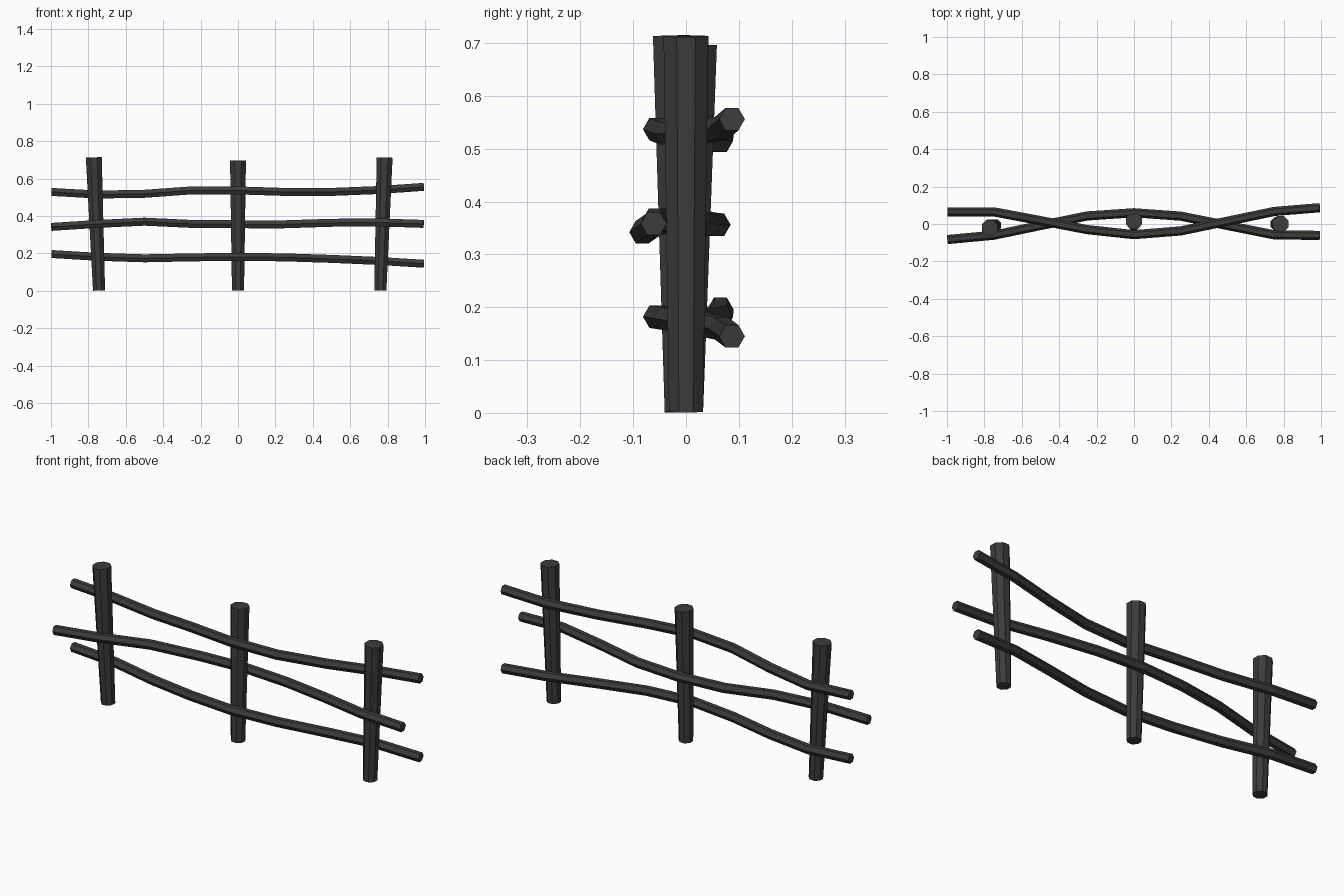
import bpy, bmesh, math
from mathutils import Vector

if "Cube" in bpy.data.objects:
    bpy.data.objects.remove(bpy.data.objects["Cube"])

mat = bpy.data.materials.new("dark_wood")
mat.diffuse_color = (0.045, 0.045, 0.045, 1)
mat.use_nodes = True
mat.node_tree.nodes["Principled BSDF"].inputs["Base Color"].default_value = mat.diffuse_color


def sweep(name, pts, radii, sides, side_axis, phase=0.0):
    """Capped tube through pts, rings perpendicular to the path."""
    pts = [Vector(p) for p in pts]
    bm = bmesh.new()
    rings = []
    for i, p in enumerate(pts):
        t = (pts[min(i + 1, len(pts) - 1)] - pts[max(i - 1, 0)]).normalized()
        u = (side_axis - t * side_axis.dot(t)).normalized()
        v = t.cross(u)
        ring = []
        for k in range(sides):
            a = 2 * math.pi * k / sides + phase
            ring.append(bm.verts.new(p + (u * math.cos(a) + v * math.sin(a)) * radii[i]))
        rings.append(ring)
    for r0, r1 in zip(rings, rings[1:]):
        for k in range(sides):
            n = (k + 1) % sides
            bm.faces.new((r0[k], r0[n], r1[n], r1[k]))
    bm.faces.new(rings[0][::-1])
    bm.faces.new(rings[-1])
    bmesh.ops.recalc_face_normals(bm, faces=bm.faces)
    me = bpy.data.meshes.new(name)
    bm.to_mesh(me)
    bm.free()
    me.materials.append(mat)
    ob = bpy.data.objects.new(name, me)
    bpy.context.collection.objects.link(ob)
    return ob


# Leaning posts, wider at the top
posts = {
    "left_post": ((-0.743, -0.008, 0.002), (-0.771, -0.02, 0.713)),
    "middle_post": ((0, 0.0, 0.002), (0, 0.016, 0.697)),
    "right_post": ((0.761, 0, 0.002), (0.784, 0, 0.713)),
}
for name, ends in posts.items():
    sweep(name, ends, (0.035, 0.046), 8, Vector((1, 0, 0)), math.pi / 8)

# Hexagonal rails woven between the posts: (y, z) at even steps in x
xs = [-0.997, -0.75, -0.5, -0.25, 0, 0.25, 0.5, 0.75, 0.993]
rails = {
    "top_rail": ((.065, .065, .018, -.03, -.057, -.037, .015, .067, .087),
                 (.529, .515, .519, .537, .537, .529, .529, .539, .556)),
    "middle_rail": ((-.083, -.06, -.008, .043, .06, .042, -.008, -.058, -.061),
                    (.342, .358, .37, .358, .356, .356, .364, .366, .358)),
    "bottom_rail": ((.065, .065, .018, -.03, -.057, -.037, .015, .067, .087),
                    (.197, .182, .174, .179, .182, .179, .171, .16, .145)),
}
for name, (ys, zs) in rails.items():
    sweep(name, list(zip(xs, ys, zs)), [0.0245] * len(xs), 6, Vector((0, 1, 0)))
